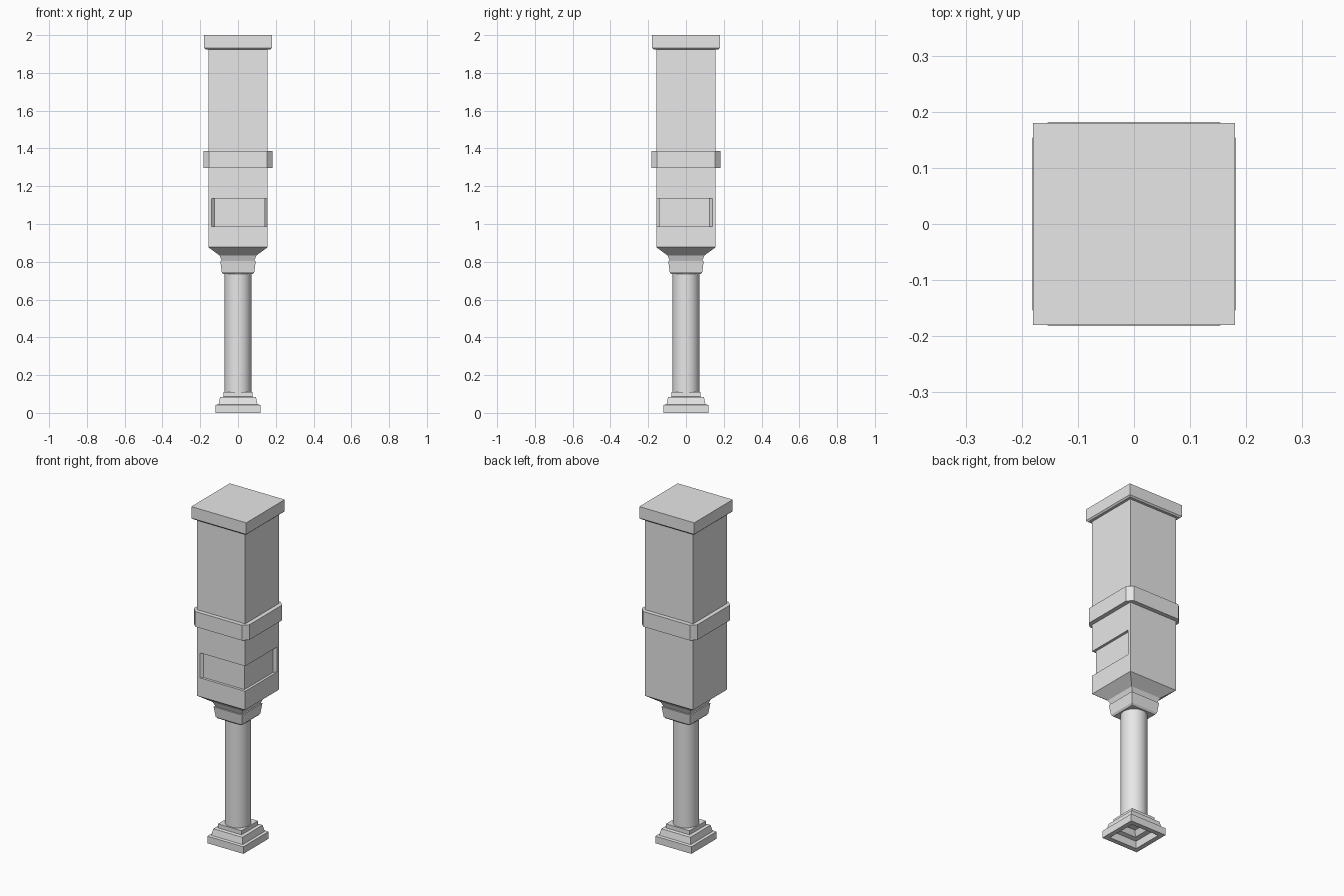
import bpy, bmesh, math

cube = bpy.data.objects.get("Cube")
if cube:
    bpy.data.objects.remove(cube, do_unlink=True)

grey = bpy.data.materials.new("plain_grey")
grey.use_nodes = True
grey.diffuse_color = (0.8, 0.8, 0.8, 1)
grey.node_tree.nodes["Principled BSDF"].inputs["Base Color"].default_value = (0.8, 0.8, 0.8, 1)


def loft(name, rings):
    """Skin a stack of matching rings and close both ends."""
    bm = bmesh.new()
    loops = [[bm.verts.new(p) for p in ring] for ring in rings]
    for low, high in zip(loops, loops[1:]):
        n = len(low)
        for i in range(n):
            j = (i + 1) % n
            bm.faces.new((low[i], low[j], high[j], high[i]))
    bm.faces.new(loops[0][::-1])
    bm.faces.new(loops[-1])
    bmesh.ops.recalc_face_normals(bm, faces=bm.faces)
    mesh = bpy.data.meshes.new(name)
    bm.to_mesh(mesh)
    bm.free()
    mesh.materials.append(grey)
    obj = bpy.data.objects.new(name, mesh)
    bpy.context.collection.objects.link(obj)
    return obj


def prism(name, outline, z0, z1):
    return loft(name, [[(x, y, z) for x, y in outline] for z in (z0, z1)])


def square_stack(name, profile):
    """Loft square sections given as (half width, height)."""
    return loft(name, [[(-h, -h, z), (h, -h, z), (h, h, z), (-h, h, z)] for h, z in profile])


def select_only(obj):
    bpy.ops.object.select_all(action='DESELECT')
    obj.select_set(True)
    bpy.context.view_layer.objects.active = obj


# Stepped foot, hollow underneath
square_stack("stepped_base", [
    (0.045, 0.075), (0.06, 0.045), (0.085, 0.04), (0.09, 0), (0.118, 0), (0.118, 0.042),
    (0.103, 0.045), (0.095, 0.083), (0.077, 0.086), (0.077, 0.11)])

# Round column
bpy.ops.mesh.primitive_cylinder_add(vertices=32, radius=0.071, depth=0.65, location=(0, 0, 0.425))
column = bpy.context.object
column.name = "column"
column.data.materials.append(grey)
select_only(column)
bpy.ops.object.shade_smooth_by_angle(angle=math.radians(40))

# Capital and flare under the box
square_stack("capital", [(0.078, 0.735), (0.086, 0.745), (0.094, 0.805)])
square_stack("flared_neck", [(0.084, 0.8), (0.098, 0.834), (0.157, 0.877)])

# Tall square box with a shallow recess wrapping one front corner
body = square_stack("tall_box", [(0.157, 0.877), (0.157, 1.93)])
cutter = prism("recess_cutter", [
    (-0.155, -0.172), (0.172, -0.172), (0.172, 0.155),
    (0.142, 0.125), (0.142, -0.142), (-0.125, -0.142)], 0.988, 1.136)
cutter.hide_render = True
cut = body.modifiers.new("recess", 'BOOLEAN')
cut.operation = 'DIFFERENCE'
cut.solver = 'EXACT'
cut.object = cutter
select_only(body)
bpy.ops.object.modifier_apply(modifier=cut.name)
bpy.data.objects.remove(cutter, do_unlink=True)

# Band with clipped corners
w, c = 0.182, 0.153
prism("clipped_band", [(-c, -w), (c, -w), (w, -c), (w, c), (c, w), (-c, w), (-w, c), (-w, -c)],
      1.297, 1.387)

# Cap slab with a small lower chamfer
square_stack("cap", [(0.172, 1.924), (0.18, 1.932), (0.18, 2)])
